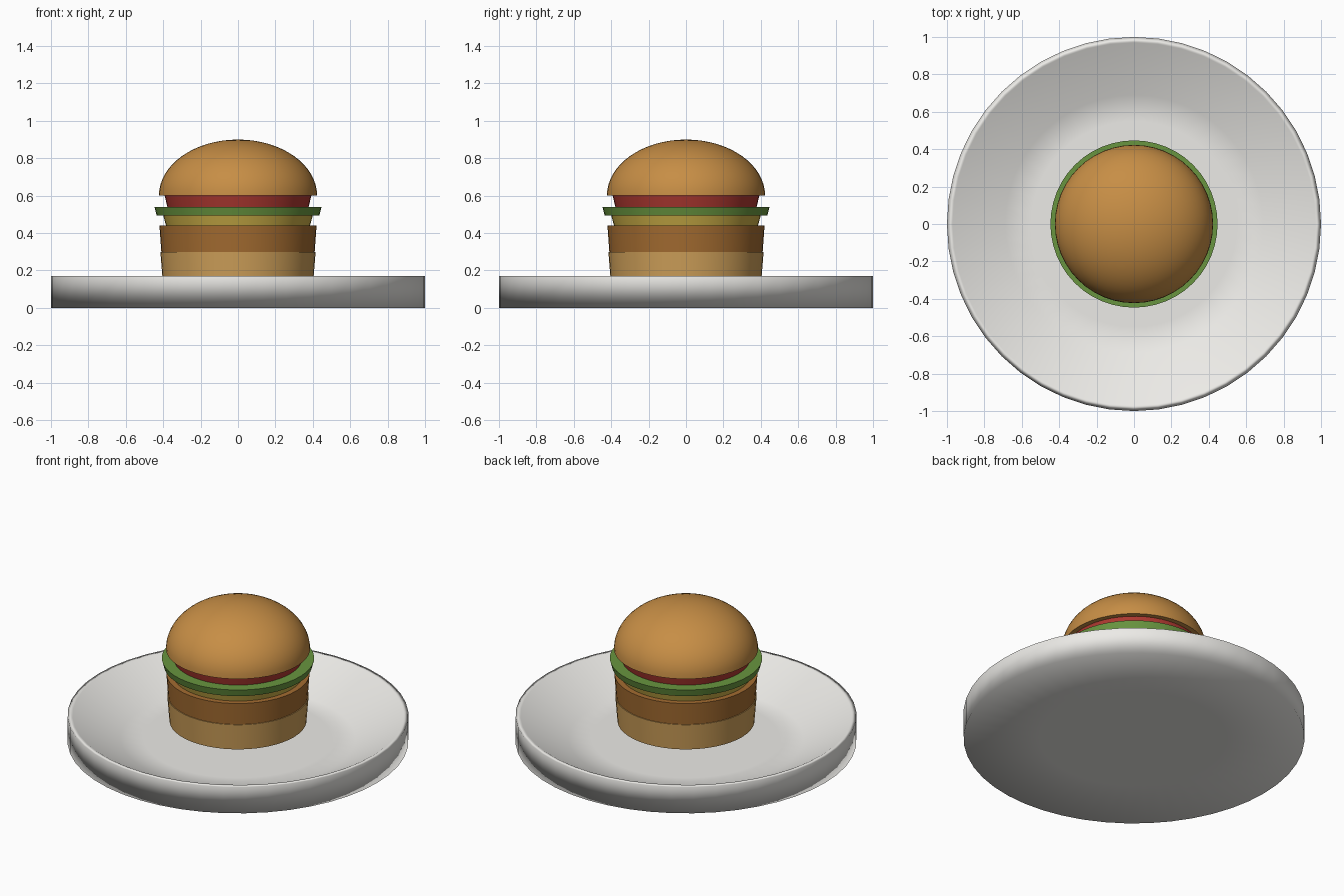
import bpy, bmesh, math

if "Cube" in bpy.data.objects:
    bpy.data.objects.remove(bpy.data.objects["Cube"])

SEGS = 48


def lathe(name, profile, color, angle=30):
    """Spin a (radius, z) profile, listed from bottom axis to top axis, around z."""
    bm = bmesh.new()
    rings = []
    for r, z in profile:
        if r == 0:
            rings.append([bm.verts.new((0, 0, z))] * SEGS)
        else:
            rings.append([bm.verts.new((r * math.cos(2 * math.pi * i / SEGS),
                                        r * math.sin(2 * math.pi * i / SEGS), z))
                          for i in range(SEGS)])
    for a, b in zip(rings, rings[1:]):
        for i in range(SEGS):
            j = (i + 1) % SEGS
            bm.faces.new(list(dict.fromkeys((a[i], a[j], b[j], b[i]))))
    bmesh.ops.recalc_face_normals(bm, faces=bm.faces[:])
    mesh = bpy.data.meshes.new(name)
    bm.to_mesh(mesh)
    bm.free()
    obj = bpy.data.objects.new(name, mesh)
    bpy.context.collection.objects.link(obj)
    mat = bpy.data.materials.new(name + "_color")
    mat.diffuse_color = (*color, 1)
    mat.use_nodes = True
    mat.node_tree.nodes["Principled BSDF"].inputs["Base Color"].default_value = mat.diffuse_color
    mesh.materials.append(mat)
    bpy.ops.object.select_all(action='DESELECT')
    obj.select_set(True)
    bpy.context.view_layer.objects.active = obj
    bpy.ops.object.shade_smooth_by_angle(angle=math.radians(angle))
    return obj


def layer(name, z0, z1, r0, r1, color):
    """A slightly flared round slice."""
    return lathe(name, [(0, z0), (r0, z0), (r1, z1), (0, z1)], color)


# Plate: flat base, upright edge, narrow rim, deep dish with a low flat floor
plate = lathe("plate", [(0, 0), (0.55, 0), (1, 0), (1, 0.17), (0.97, 0.17),
                        (0.69, 0.02), (0.55, 0.02), (0, 0.02)], (0.84, 0.83, 0.80), 100)
weighted = plate.modifiers.new("soft_shading", 'WEIGHTED_NORMAL')
weighted.mode = 'FACE_AREA'
weighted.weight = 50

# Stacked fillings
layer("bottom_bun", 0.135, 0.30, 0.402, 0.415, (0.62, 0.35, 0.10))
layer("patty", 0.30, 0.44, 0.41, 0.42, (0.37, 0.15, 0.03))
layer("cheese", 0.44, 0.495, 0.385, 0.40, (0.58, 0.41, 0.06))
layer("lettuce", 0.495, 0.54, 0.435, 0.447, (0.14, 0.30, 0.05))
layer("tomato", 0.54, 0.60, 0.378, 0.392, (0.42, 0.04, 0.03))

# Top bun: half-ellipsoid dome
N = 16
dome = [(0, 0.60)]
dome += [(0.423 * math.cos(math.pi / 2 * i / N), 0.60 + 0.30 * math.sin(math.pi / 2 * i / N))
         for i in range(N)]
dome.append((0, 0.90))
lathe("top_bun", dome, (0.57, 0.27, 0.06))
